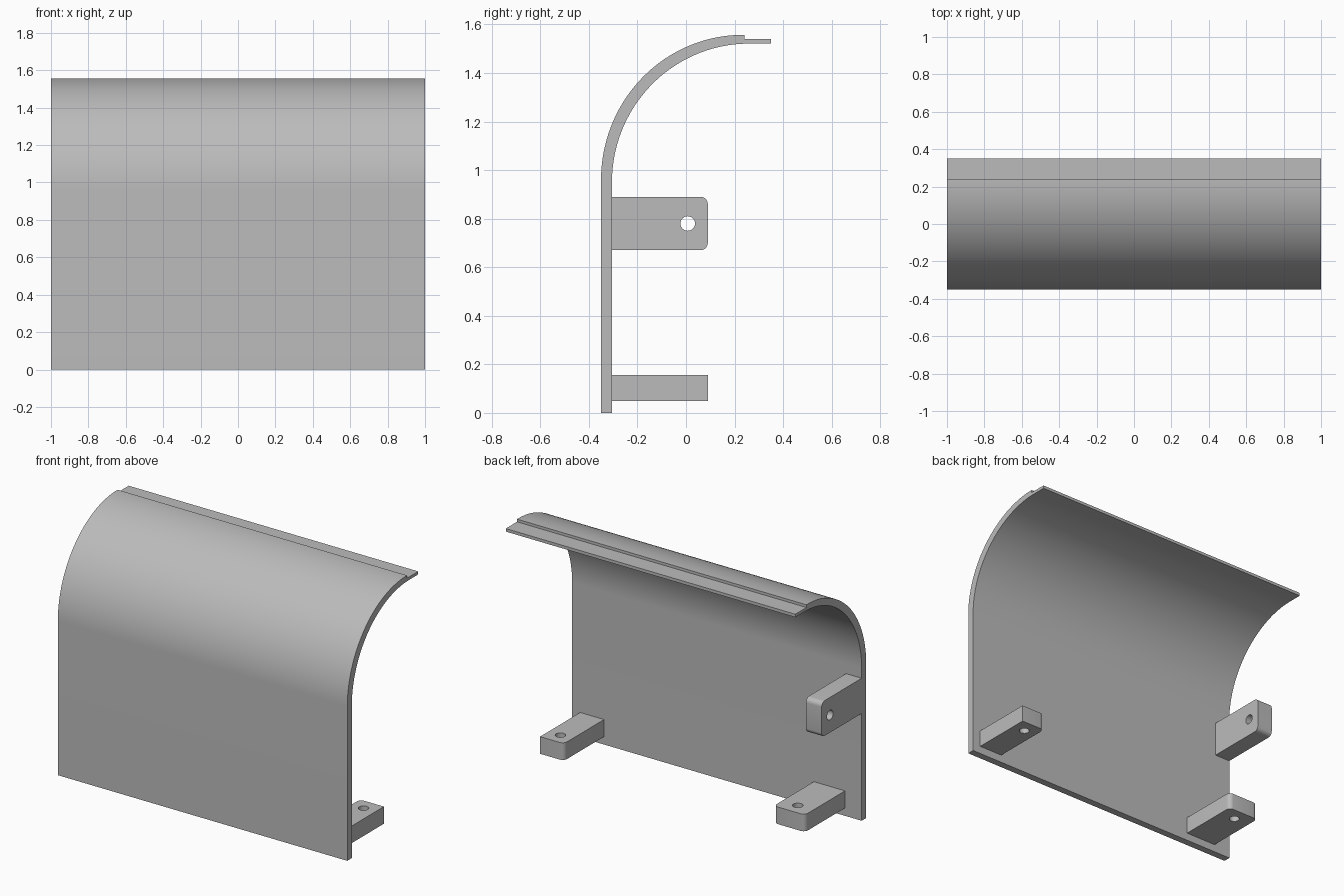
import bpy
import bmesh
from math import cos, sin, pi
from mathutils import Matrix

if "Cube" in bpy.data.objects:
    bpy.data.objects.remove(bpy.data.objects["Cube"])

grey = bpy.data.materials.new("plain_grey")
grey.use_nodes = True
colour = (0.5, 0.5, 0.5, 1)
grey.diffuse_color = colour
grey.node_tree.nodes["Principled BSDF"].inputs["Base Color"].default_value = colour

# Turns a flat outline into the side plane: u -> y, v -> z, thickness -> x
SIDEWAYS = Matrix(((0, 0, 1, 0), (1, 0, 0, 0), (0, 1, 0, 0), (0, 0, 0, 1)))


def arc(cu, cv, ru, rv, start, end, steps):
    """Points on an elliptical arc, angles in units of pi."""
    angles = [pi * (start + (end - start) * i / steps) for i in range(steps + 1)]
    return [(cu + ru * cos(a), cv + rv * sin(a)) for a in angles]


def extruded(name, outlines, thickness, matrix):
    """Fill nested outlines, extrude them and place the solid."""
    curve = bpy.data.curves.new(name, "CURVE")
    curve.dimensions = "2D"
    curve.fill_mode = "BOTH"
    curve.extrude = thickness / 2
    for points in outlines:
        spline = curve.splines.new("POLY")
        spline.points.add(len(points) - 1)
        for p, (u, v) in zip(spline.points, points):
            p.co = (u, v, 0, 1)
        spline.use_cyclic_u = True
    helper = bpy.data.objects.new(name + "_outline", curve)
    bpy.context.scene.collection.objects.link(helper)
    bpy.context.view_layer.update()
    depsgraph = bpy.context.evaluated_depsgraph_get()
    mesh = bpy.data.meshes.new_from_object(helper.evaluated_get(depsgraph))
    bpy.data.objects.remove(helper)
    mesh.transform(matrix)

    bm = bmesh.new()
    bm.from_mesh(mesh)
    bmesh.ops.remove_doubles(bm, verts=bm.verts, dist=0.0001)
    bmesh.ops.recalc_face_normals(bm, faces=bm.faces)
    bm.to_mesh(mesh)
    bm.free()
    mesh.name = name
    mesh.materials.clear()
    mesh.materials.append(grey)
    obj = bpy.data.objects.new(name, mesh)
    bpy.context.scene.collection.objects.link(obj)
    bpy.ops.object.select_all(action="DESELECT")
    obj.select_set(True)
    bpy.context.view_layer.objects.active = obj
    bpy.ops.object.shade_smooth_by_angle(angle=pi / 6)
    return obj


def tab(low, high, round_low=True, round_high=True):
    """Outline of a drilled tab running back from the wall, as (y, side)."""
    wall, tip, r = -0.31, 0.09, 0.03
    outer = [(wall, low)]
    outer += arc(tip - r, low + r, r, r, -0.5, 0, 6) if round_low else [(tip, low)]
    outer += arc(tip - r, high - r, r, r, 0, 0.5, 6) if round_high else [(tip, high)]
    outer.append((wall, high))
    hole = arc(0.007, (low + high) / 2, 0.03, 0.03, 0, 2, 24)[:-1]
    return [outer, hole]


# Curved cover with a thin stepped lip along its top back edge
profile = [(-0.35, 0)]
profile += arc(0.235, 0.96, 0.585, 0.597, 1, 0.5, 40)
profile += [(0.24, 1.557), (0.24, 1.54), (0.35, 1.54), (0.35, 1.521)]
profile += arc(0.26, 0.95, 0.565, 0.571, 0.5, 1, 40)
profile.append((-0.305, 0))
extruded("curved_cover", [profile], 2, SIDEWAYS)

# Upright tab flush with the right end
extruded("upright_tab", tab(0.67, 0.89), 0.108,
         Matrix.Translation((-0.946, 0, 0)) @ SIDEWAYS)

# Flat lower tabs; the left one has a square outer corner
for name, low, high, rounded in (("lower_right_tab", -0.885, -0.67, True),
                                 ("lower_left_tab", 0.78, 0.945, False)):
    flat = [[(x, y) for y, x in loop] for loop in tab(low, high, True, rounded)]
    extruded(name, flat, 0.107, Matrix.Translation((0, 0, 0.1025)))
